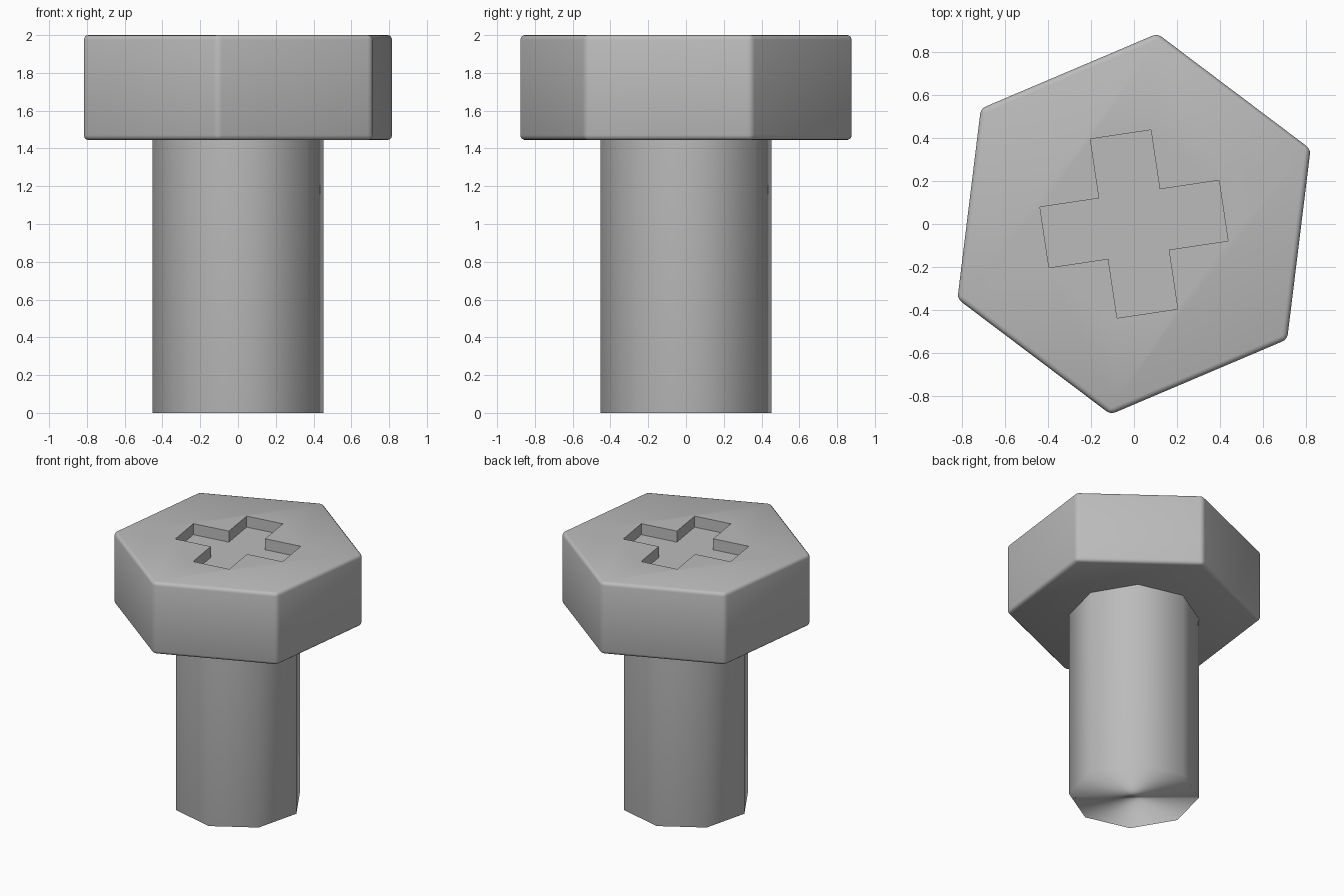
import bpy, bmesh, math
from mathutils import Vector

cube = bpy.data.objects.get("Cube")
if cube:
    bpy.data.objects.remove(cube, do_unlink=True)

TURN = math.radians(8.5)          # shared turn of shaft and cross recess
HEAD_TURN = math.radians(23)

steel = bpy.data.materials.new("grey_steel")
steel.use_nodes = True
GREY = (0.5, 0.5, 0.5, 1)
steel.diffuse_color = GREY
steel.node_tree.nodes["Principled BSDF"].inputs["Base Color"].default_value = GREY


def ring(sides, radius, turn):
    step = 2 * math.pi / sides
    return [(radius * math.cos(turn + i * step), radius * math.sin(turn + i * step))
            for i in range(sides)]


def prism(name, outline, z0, z1, bevel=0):
    """Closed prism from an outline, with optional rounded edges."""
    bm = bmesh.new()
    base = bm.faces.new([bm.verts.new((x, y, z0)) for x, y in outline])
    top = bmesh.ops.extrude_face_region(bm, geom=[base], use_keep_orig=True)["geom"]
    bmesh.ops.translate(bm, vec=(0, 0, z1 - z0),
                        verts=[v for v in top if isinstance(v, bmesh.types.BMVert)])
    bmesh.ops.recalc_face_normals(bm, faces=bm.faces)
    if bevel:
        bmesh.ops.bevel(bm, geom=bm.edges[:], offset=bevel, segments=3,
                        profile=0.5, affect='EDGES')
    mesh = bpy.data.meshes.new(name)
    bm.to_mesh(mesh)
    bm.free()
    mesh.materials.append(steel)
    obj = bpy.data.objects.new(name, mesh)
    bpy.context.collection.objects.link(obj)
    return obj


def select_only(obj):
    bpy.ops.object.select_all(action='DESELECT')
    obj.select_set(True)
    bpy.context.view_layer.objects.active = obj


# Hexagonal head with softened edges
head = prism("bolt_head", ring(6, 0.89, HEAD_TURN), 1.445, 2.0, bevel=0.025)

# Cross recess: one arm corner pattern repeated four times
ARM, HALF = 0.42, 0.142
cross = []
for i in range(4):
    a = TURN + i * math.pi / 2
    c, s = math.cos(a), math.sin(a)
    for x, y in ((ARM, -HALF), (ARM, HALF), (HALF, HALF)):
        cross.append((x * c - y * s, x * s + y * c))
cutter = prism("recess_cutter", cross, 1.915, 2.1)
cutter.hide_render = True

cut = head.modifiers.new("cross_recess", 'BOOLEAN')
cut.operation = 'DIFFERENCE'
cut.solver = 'EXACT'
cut.object = cutter
select_only(head)
bpy.ops.object.modifier_apply(modifier=cut.name)
bpy.data.objects.remove(cutter, do_unlink=True)
bpy.ops.object.shade_smooth_by_angle(angle=math.radians(40))

# Eight-sided shaft, shaded round
shaft = prism("bolt_shaft", ring(8, 0.457, TURN), 0, 1.5)
select_only(shaft)
bpy.ops.object.shade_smooth()
normals = [Vector((v.co.x, v.co.y, -0.05 if v.co.z < 0.1 else 0)).normalized()
           for v in shaft.data.vertices]
shaft.data.normals_split_custom_set_from_vertices(normals)
